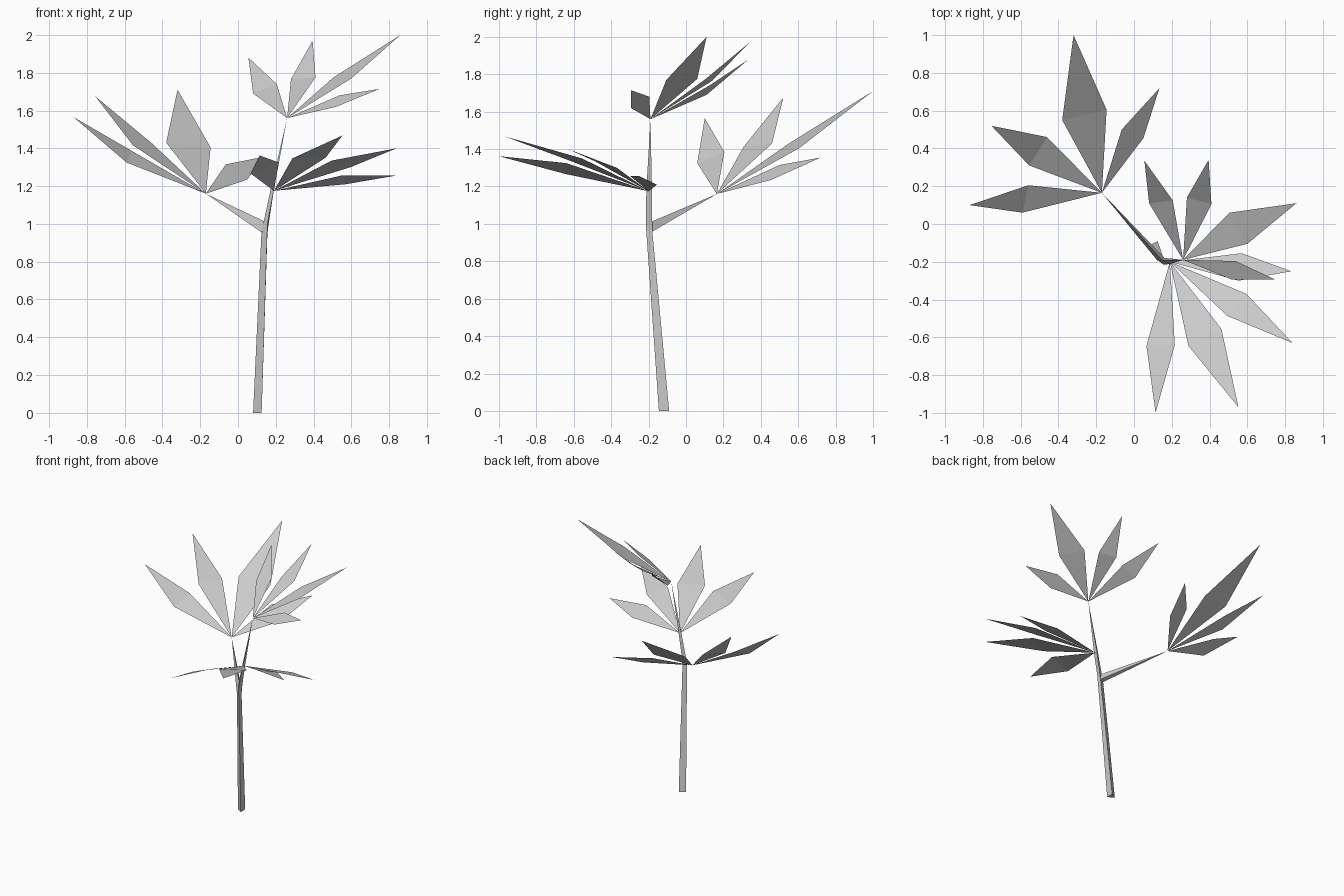
import bpy
import bmesh
from mathutils import Vector

cube = bpy.data.objects.get("Cube")
if cube:
    bpy.data.objects.remove(cube, do_unlink=True)

# Single flat colour for the whole plant
GREY = (0.6, 0.6, 0.6, 1.0)
grey = bpy.data.materials.new("light_grey")
grey.use_nodes = True
grey.diffuse_color = GREY
for node in grey.node_tree.nodes:
    if node.type == "BSDF_PRINCIPLED":
        node.inputs["Base Color"].default_value = GREY


def finish(bm, name):
    """Turn a bmesh into a flat-shaded object with the plant colour."""
    mesh = bpy.data.meshes.new(name)
    bm.to_mesh(mesh)
    bm.free()
    mesh.materials.append(grey)
    obj = bpy.data.objects.new(name, mesh)
    bpy.context.collection.objects.link(obj)
    return obj


def leaf(name, hub, tip, side_a, side_b):
    """Kite-shaped blade folded across its widest line, facing upward."""
    bm = bmesh.new()
    base, end, a, b = [bm.verts.new(Vector(p)) for p in (hub, tip, side_a, side_b)]
    for corners in ((base, a, b), (end, b, a)):
        face = bm.faces.new(corners)
        face.normal_update()
        if face.normal.z < 0:
            face.normal_flip()
    return finish(bm, name)


def fan(name, hub, blades):
    """Cluster of blades that share one attachment point."""
    for number, (tip, side_a, side_b) in enumerate(blades, start=1):
        leaf(f"{name}_leaf_{number}", hub, tip, side_a, side_b)


def stem(name, rings, point=None):
    """Three-sided stem skinned through triangular rings, optionally ending in a point."""
    bm = bmesh.new()
    loops = [[bm.verts.new(Vector(p)) for p in ring] for ring in rings]
    bm.faces.new(loops[0])
    for low, high in zip(loops, loops[1:]):
        for i in range(3):
            j = (i + 1) % 3
            bm.faces.new((low[i], low[j], high[j], high[i]))
    if point is None:
        bm.faces.new(loops[-1])
    else:
        apex = bm.verts.new(Vector(point))
        for i in range(3):
            bm.faces.new((loops[-1][i], loops[-1][(i + 1) % 3], apex))
    bmesh.ops.recalc_face_normals(bm, faces=bm.faces)
    return finish(bm, name)


# Attachment points of the three leaf clusters
side_hub = (-0.17, 0.165, 1.16)
top_hub = (0.26, -0.19, 1.56)
front_hub = (0.19, -0.2, 1.175)

# Trunk that bends at the fork and tapers to the top cluster
fork = [(0.124, -0.19, 0.955), (0.156, -0.215, 1.0), (0.156, -0.18, 0.96)]
foot = [(0.08, -0.115, 0), (0.125, -0.145, 0), (0.125, -0.09, 0)]
neck = [(0.172, -0.19, 1.18), (0.19, -0.212, 1.18), (0.19, -0.182, 1.18)]
stem("trunk", [foot, fork, neck], top_hub)

# Side branch growing from the fork
socket = [(0.125, -0.195, 0.955), (0.16, -0.178, 0.96), (0.147, -0.19, 1.01)]
stem("side_branch", [socket], side_hub)

# Leaves on the side branch: tip and the two widest corners of each blade
fan("side", side_hub, [
    [(-0.87, 0.1, 1.565), (-0.56, 0.205, 1.385), (-0.59, 0.06, 1.325)],
    [(-0.755, 0.52, 1.675), (-0.46, 0.46, 1.43), (-0.555, 0.31, 1.415)],
    [(-0.32, 1.0, 1.71), (-0.38, 0.55, 1.43), (-0.145, 0.605, 1.405)],
    [(0.135, 0.72, 1.355), (-0.065, 0.5, 1.315), (0.05, 0.455, 1.235)],
])

# Leaves at the top of the trunk
fan("top", top_hub, [
    [(0.055, 0.335, 1.88), (0.08, 0.11, 1.69), (0.205, 0.125, 1.74)],
    [(0.395, 0.34, 1.97), (0.28, 0.14, 1.765), (0.41, 0.105, 1.775)],
    [(0.86, 0.11, 2.0), (0.505, 0.06, 1.775), (0.6, -0.105, 1.77)],
    [(0.75, -0.295, 1.715), (0.537, -0.196, 1.68), (0.52, -0.295, 1.62)],
])

# Leaves on the front of the trunk
fan("front", front_hub, [
    [(0.114, -1.0, 1.362), (0.066, -0.645, 1.267), (0.216, -0.64, 1.325)],
    [(0.553, -0.97, 1.468), (0.288, -0.645, 1.347), (0.463, -0.556, 1.35)],
    [(0.839, -0.63, 1.4), (0.495, -0.487, 1.335), (0.595, -0.37, 1.3)],
    [(0.833, -0.25, 1.255), (0.57, -0.155, 1.21), (0.553, -0.3, 1.257)],
])
